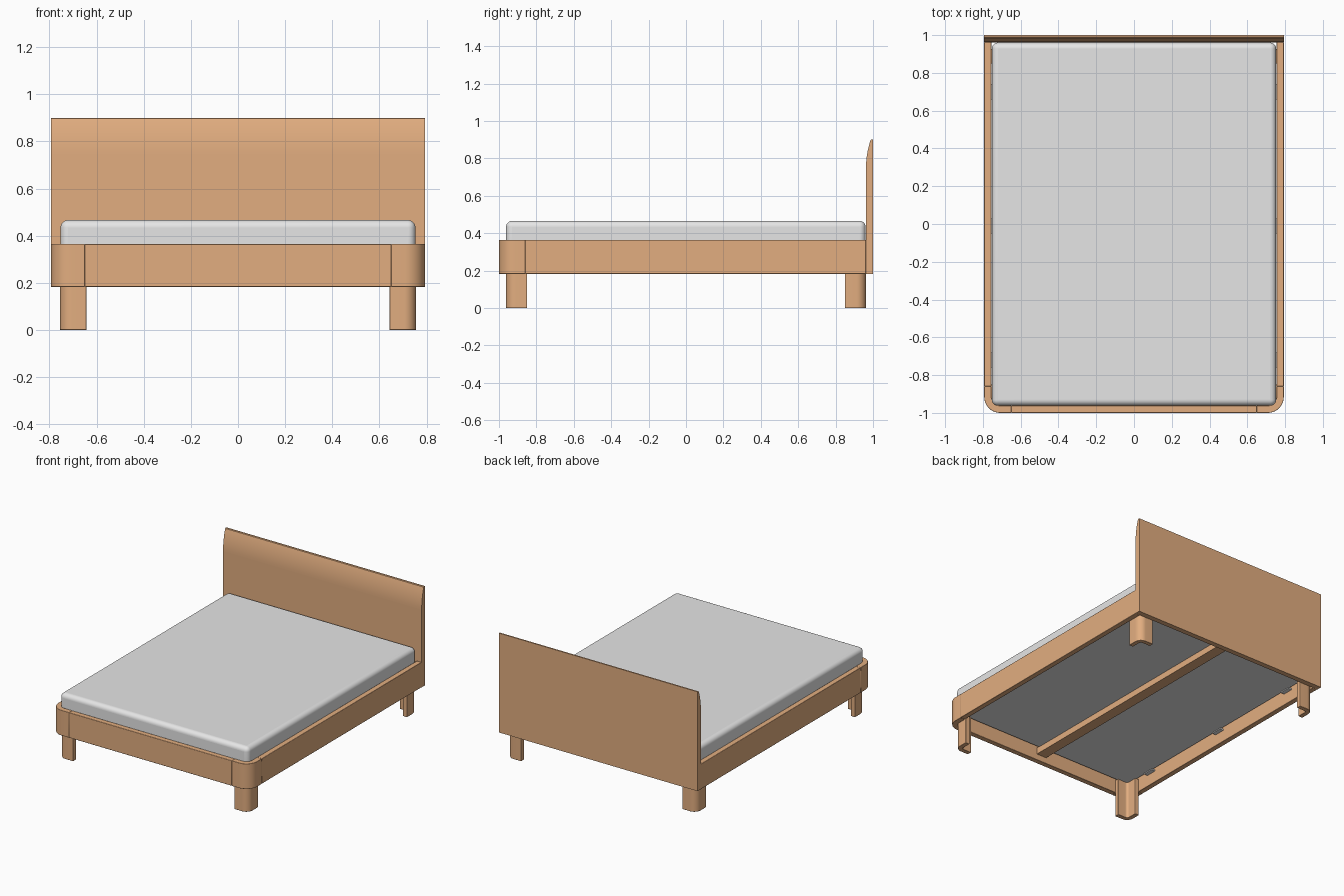
import bpy
import bmesh
from math import cos, sin, pi, radians
from mathutils import Vector

cube = bpy.data.objects.get("Cube")
if cube:
    bpy.data.objects.remove(cube, do_unlink=True)


def material(name, rgb):
    m = bpy.data.materials.new(name)
    m.use_nodes = True
    color = (*rgb, 1)
    m.diffuse_color = color
    bsdf = m.node_tree.nodes["Principled BSDF"]
    bsdf.inputs["Base Color"].default_value = color
    bsdf.inputs["Roughness"].default_value = 0.6
    return m


WOOD = material("warm wood", (0.76, 0.42, 0.215))
FABRIC = material("light grey fabric", (0.79, 0.79, 0.79))

# Overall sizes
HALF_W, HALF_L = 0.793, 1.0
THICK = 0.038
RAIL_LOW, RAIL_TOP = 0.183, 0.365
CORNER_X, CORNER_Y = 0.65, 0.86
BASE_Z, MATTRESS_TOP = 0.272, 0.466
SEAM_Z, HEAD_TOP = 0.744, 0.9
IN_X, IN_Y = HALF_W - THICK, HALF_L - THICK


def extrude(name, points, direction, mat, bevel=0.003, segments=2):
    """Sweep a closed outline of 3D points along a direction."""
    bm = bmesh.new()
    face = bm.faces.new([bm.verts.new(p) for p in points])
    geo = bmesh.ops.extrude_face_region(bm, geom=[face])
    moved = [g for g in geo["geom"] if isinstance(g, bmesh.types.BMVert)]
    bmesh.ops.translate(bm, verts=moved, vec=Vector(direction))
    bmesh.ops.recalc_face_normals(bm, faces=bm.faces)
    mesh = bpy.data.meshes.new(name)
    bm.to_mesh(mesh)
    bm.free()
    mesh.materials.append(mat)
    obj = bpy.data.objects.new(name, mesh)
    bpy.context.collection.objects.link(obj)
    if bevel:
        mod = obj.modifiers.new("Soft edges", "BEVEL")
        mod.width = bevel
        mod.segments = segments
        mod.limit_method = "ANGLE"
        mod.angle_limit = radians(50)
    bpy.ops.object.select_all(action="DESELECT")
    obj.select_set(True)
    bpy.context.view_layer.objects.active = obj
    bpy.ops.object.shade_smooth_by_angle(angle=radians(35))
    return obj


def box(name, x0, x1, y0, y1, z0, z1, mat, bevel=0.003, segments=2):
    outline = [(x0, y0, z0), (x1, y0, z0), (x1, y1, z0), (x0, y1, z0)]
    return extrude(name, outline, (0, 0, z1 - z0), mat, bevel, segments)


def arc(cx, cy, r, steps=10):
    angles = [pi / 2 * i / steps for i in range(steps + 1)]
    return [(cx + r * cos(a), cy + r * sin(a)) for a in angles]


def corner_piece(name, sx, sy, x, y, len_x, len_y, t, r, z0, z1):
    """Upright L-shaped shell with a rounded outer corner at (x, y)."""
    outer = [(x, y - len_y)] + arc(x - r, y - r, r) + [(x - len_x, y)]
    inner = [(x - len_x, y - t)] + arc(x - r, y - r, r - t)[::-1] + [(x - t, y - len_y)]
    outline = [(sx * px, sy * py, z0) for px, py in outer + inner]
    return extrude(name, outline, (0, 0, z1 - z0), WOOD, 0.002)


# Rails, front corners, legs and rail brackets
box("front_rail", -CORNER_X, CORNER_X, -HALF_L, -IN_Y, RAIL_LOW, RAIL_TOP, WOOD)
for side, sx in (("left", 1), ("right", -1)):
    xs = sorted((sx * IN_X, sx * HALF_W))
    box(side + "_side_rail", *xs, -CORNER_Y, IN_Y, RAIL_LOW, RAIL_TOP, WOOD)
    corner_piece(side + "_front_corner", sx, -1, HALF_W, HALF_L,
                 HALF_W - CORNER_X, HALF_L - CORNER_Y, THICK, 0.085,
                 RAIL_LOW, RAIL_TOP)
    for end, sy in (("front", -1), ("back", 1)):
        corner_piece(f"{side}_{end}_leg", sx, sy, IN_X, IN_Y,
                     0.112, 0.112, 0.032, 0.05, 0, BASE_Z + 0.005)
    for i, y in enumerate((-0.72, -0.01, 0.7)):
        xs = sorted((sx * (IN_X - 0.03), sx * IN_X))
        box(f"{side}_bracket_{i + 1}", *xs, y - 0.04, y + 0.04,
            BASE_Z - 0.006, BASE_Z + 0.005, FABRIC, 0)

# Centre support beam
box("centre_beam", -0.04, 0.04, -IN_Y, IN_Y, BASE_Z - 0.045, BASE_Z + 0.003, WOOD, 0)

# Headboard: flat lower panel and a top panel curving back
box("headboard_panel", -HALF_W, HALF_W, IN_Y, HALF_L, RAIL_LOW, SEAM_Z, WOOD, 0)
STEPS = 12
curve = [(-HALF_W, IN_Y + 0.024 * (i / STEPS) ** 2,
          SEAM_Z + (HEAD_TOP - 0.003 - SEAM_Z) * i / STEPS)
         for i in range(STEPS + 1)]
crown = [(-HALF_W, 0.99, HEAD_TOP), (-HALF_W, HALF_L, HEAD_TOP), (-HALF_W, HALF_L, SEAM_Z)]
extrude("headboard_top", curve + crown, (2 * HALF_W, 0, 0), WOOD, 0)

# Mattress with softly rounded edges all round
box("mattress", -0.753, 0.753, -IN_Y, IN_Y - 0.002, BASE_Z, MATTRESS_TOP, FABRIC, 0.032, 8)
